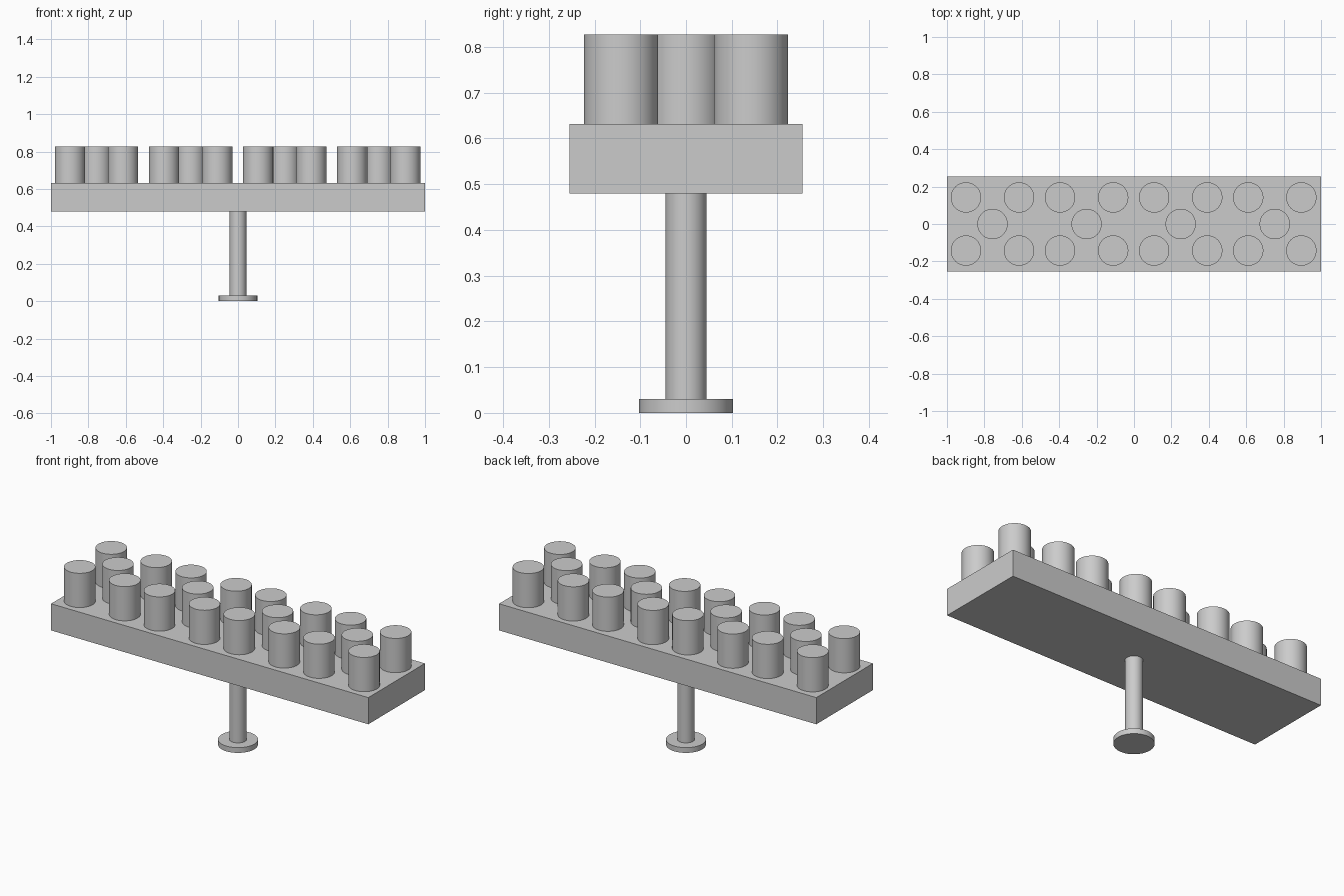
import bpy
import math

cube = bpy.data.objects.get("Cube")
if cube:
    bpy.data.objects.remove(cube, do_unlink=True)

# Single plain grey material
grey = bpy.data.materials.new("plain_grey")
grey.use_nodes = True
colour = (0.6, 0.6, 0.6, 1)
grey.diffuse_color = colour
grey.node_tree.nodes["Principled BSDF"].inputs["Base Color"].default_value = colour


def cylinder(name, x, y, radius, bottom, top):
    bpy.ops.mesh.primitive_cylinder_add(
        vertices=64, radius=radius, depth=top - bottom,
        location=(x, y, (bottom + top) / 2))
    obj = bpy.context.object
    obj.name = name
    obj.data.materials.append(grey)
    bpy.ops.object.shade_smooth_by_angle(angle=math.radians(30))
    return obj


# Pedestal
FOOT_TOP, BOARD_BOTTOM, BOARD_TOP, PEG_TOP = 0.03, 0.48, 0.632, 0.827
cylinder("foot_disc", 0, 0, 0.103, 0, FOOT_TOP)
cylinder("post", 0, 0, 0.045, FOOT_TOP, BOARD_BOTTOM)

# Board
bpy.ops.mesh.primitive_cube_add(
    size=1, location=(0, 0, (BOARD_BOTTOM + BOARD_TOP) / 2))
board = bpy.context.object
board.name = "board"
board.dimensions = (2, 0.51, BOARD_TOP - BOARD_BOTTOM)
bpy.ops.object.transform_apply(location=False, rotation=False, scale=True)
board.data.materials.append(grey)

# Four groups of five pegs: one in the middle, four at the corners
OFFSET = 0.142
for group in range(4):
    centre = (group - 1.5) * 0.503 - 0.002
    for i, (sx, sy) in enumerate([(0, 0), (-1, -1), (1, -1), (-1, 1), (1, 1)]):
        cylinder(f"peg_{group + 1}_{i + 1}", centre + sx * OFFSET, sy * OFFSET,
                 0.081, BOARD_TOP, PEG_TOP)
